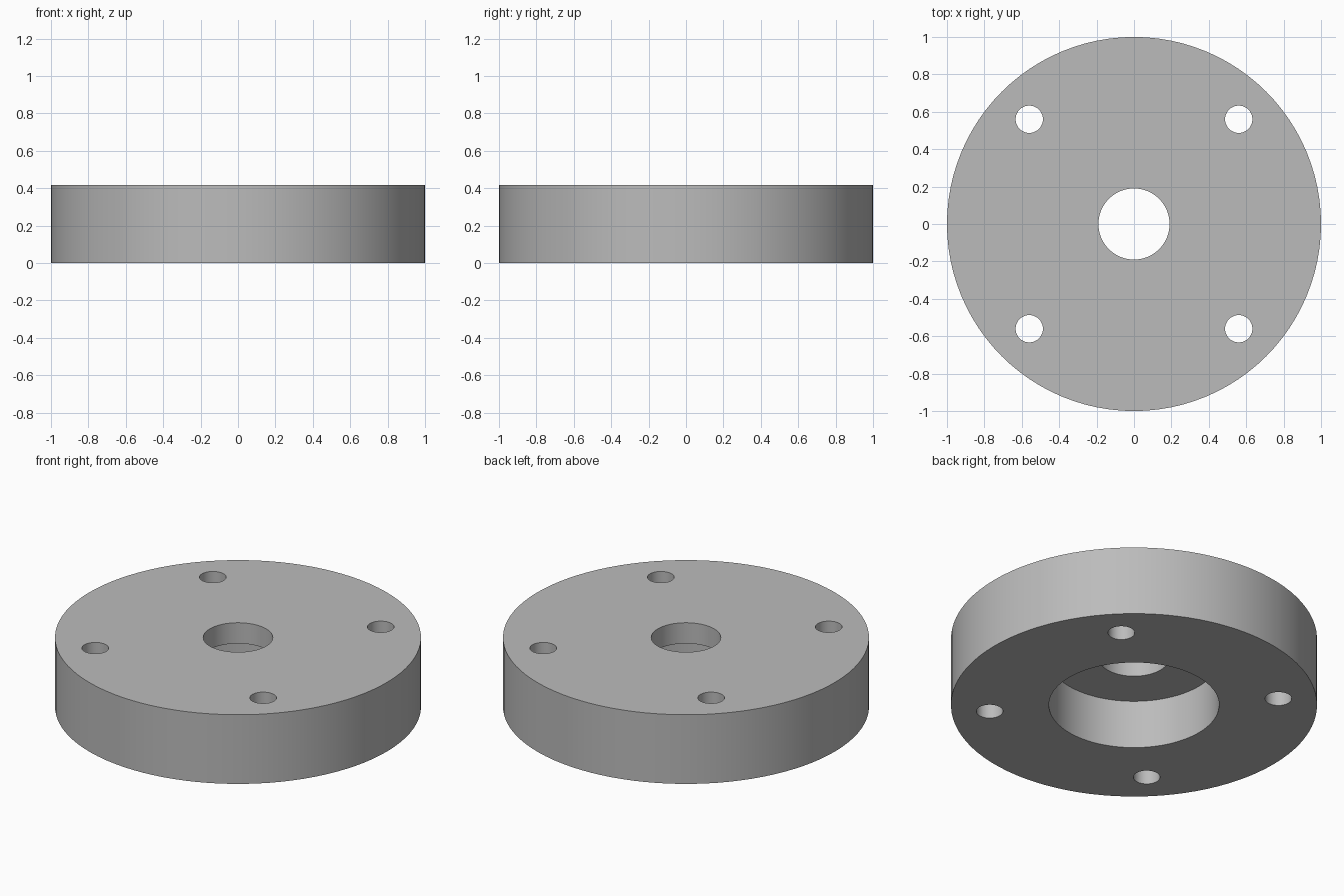
import bpy
from math import radians

RADIUS, HEIGHT = 1.0, 0.417
SHAFT_RADIUS, POCKET_RADIUS, POCKET_DEPTH = 0.19, 0.465, 0.292
BOLT_RADIUS, BOLT_OFFSET = 0.073, 0.56

cube = bpy.data.objects.get("Cube")
if cube:
    bpy.data.objects.remove(cube, do_unlink=True)

grey = bpy.data.materials.new("plain grey")
grey.use_nodes = True
colour = (0.5, 0.5, 0.5, 1)
grey.diffuse_color = colour
grey.node_tree.nodes["Principled BSDF"].inputs["Base Color"].default_value = colour


def cylinder(name, radius, bottom, top, x=0, y=0, sides=96):
    bpy.ops.mesh.primitive_cylinder_add(
        vertices=sides, radius=radius, depth=top - bottom,
        location=(x, y, (bottom + top) / 2))
    obj = bpy.context.object
    obj.name = name
    obj.data.materials.append(grey)
    return obj


# Round body
disc = cylinder("flange_disc", RADIUS, 0, HEIGHT)

# Shaft hole, bearing pocket in the underside, and four bolt holes
cutters = [
    cylinder("shaft_hole_cutter", SHAFT_RADIUS, -0.1, HEIGHT + 0.1),
    cylinder("bearing_pocket_cutter", POCKET_RADIUS, -0.1, POCKET_DEPTH),
]
for sx in (-1, 1):
    for sy in (-1, 1):
        cutters.append(cylinder("bolt_hole_cutter", BOLT_RADIUS, -0.1, HEIGHT + 0.1,
                                sx * BOLT_OFFSET, sy * BOLT_OFFSET, sides=48))

bpy.ops.object.select_all(action='DESELECT')
disc.select_set(True)
bpy.context.view_layer.objects.active = disc
for cutter in cutters:
    cutter.hide_render = True
    cut = disc.modifiers.new(cutter.name, 'BOOLEAN')
    cut.operation = 'DIFFERENCE'
    cut.solver = 'EXACT'
    cut.object = cutter
    bpy.ops.object.modifier_apply(modifier=cut.name)
    bpy.data.objects.remove(cutter, do_unlink=True)

# Smooth walls with sharp rims
bpy.ops.object.shade_smooth_by_angle(angle=radians(30))
